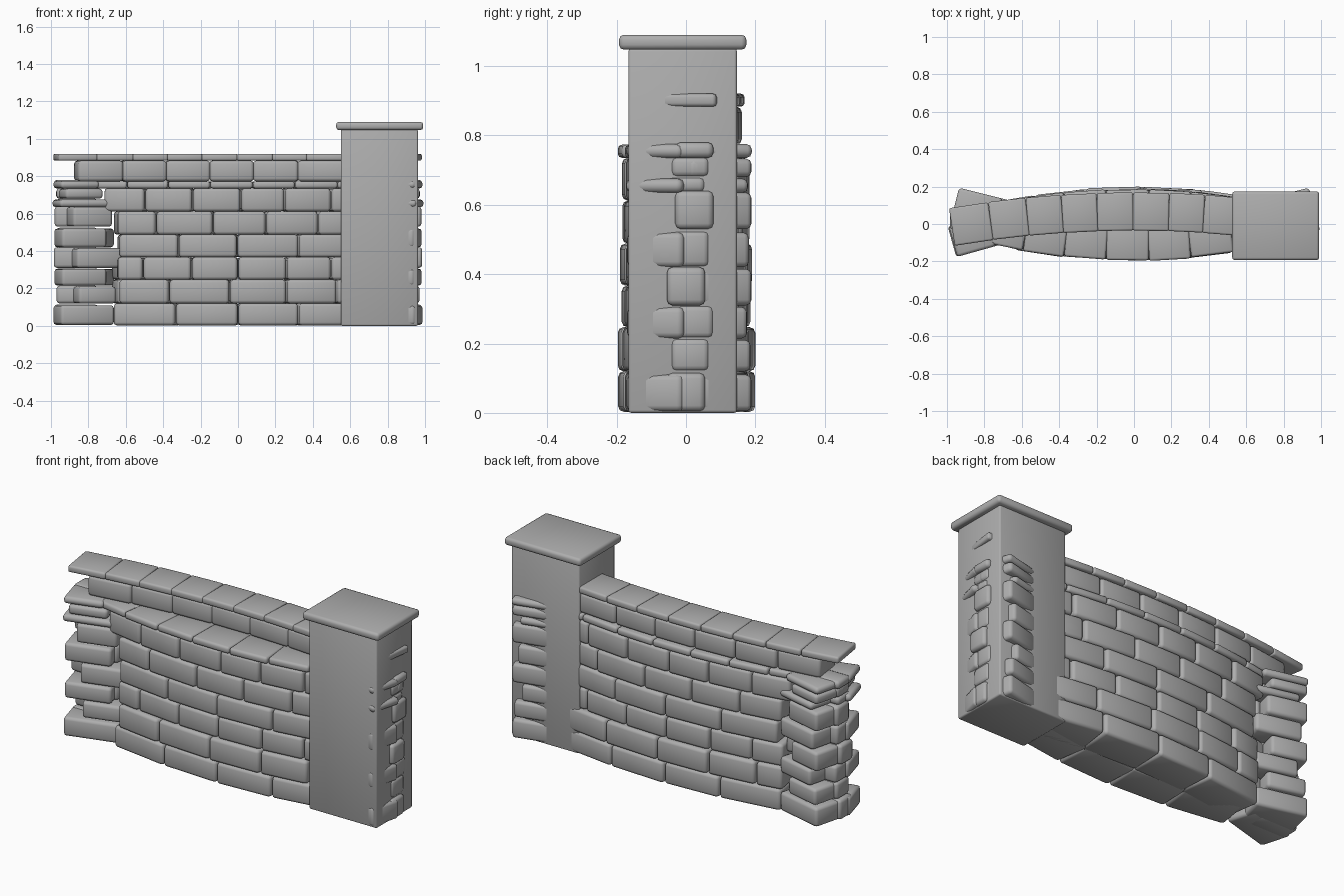
import bpy, bmesh, random
from mathutils import Vector

random.seed(4)


def block(bm, p, q, depth, side, z0, z1):
    """Stone with outer face p-q (plan view), extruded inward; side -1 front, +1 back."""
    p, q = Vector(p), Vector(q)
    if p.x > q.x:
        p, q = q, p
    d = (q - p).normalized()
    inward = Vector((d.y, -d.x)) * side * depth
    ring = [p, q, q + inward, p + inward]
    lo = [bm.verts.new((c.x, c.y, z0)) for c in ring]
    hi = [bm.verts.new((c.x, c.y, z1)) for c in ring]
    bm.faces.new(lo)
    bm.faces.new(hi)
    for i in range(4):
        j = (i + 1) % 4
        bm.faces.new((lo[i], lo[j], hi[j], hi[i]))


def finish(bm, name, bevel):
    """Softly rounded, fully smooth-shaded stones."""
    bmesh.ops.recalc_face_normals(bm, faces=bm.faces)
    for f in bm.faces:
        f.smooth = True
    me = bpy.data.meshes.new(name)
    bm.to_mesh(me)
    bm.free()
    ob = bpy.data.objects.new(name, me)
    bpy.context.collection.objects.link(ob)
    mod = ob.modifiers.new("bevel", "BEVEL")
    mod.width, mod.segments = bevel, 2
    mod.harden_normals = False
    me.materials.append(stone)


stone = bpy.data.materials.new("stone")
stone.diffuse_color = (0.42, 0.42, 0.42, 1)


def arc_course(name, joints, z0, z1, side, base, bow, depth, gap=0.004, bevel=0.016, jit=0.004):
    """Row of stones following a gently bowed wall face."""
    bm = bmesh.new()
    for a, b in zip(joints, joints[1:]):
        a, b = a + gap, b - gap
        o = base + random.uniform(-jit, jit)
        ya, yb = side * o - bow * a * a, side * o - bow * b * b
        block(bm, (a, ya), (b, yb), depth, side, z0, z1)
    finish(bm, name, bevel)


# main courses: z range, face offset, vertical joint positions
rows = [
    (0.003, 0.12, 0.197, [-0.67, -0.335, 0, 0.325, 0.67]),
    (0.12, 0.247, 0.197, [-0.64, -0.37, -0.045, 0.26, 0.53, 0.68]),
    (0.247, 0.367, 0.185, [-0.65, -0.51, -0.25, 0, 0.26, 0.50, 0.68]),
    (0.367, 0.488, 0.188, [-0.64, -0.32, -0.005, 0.325, 0.65]),
    (0.488, 0.612, 0.185, [-0.65, -0.44, -0.135, 0.15, 0.43, 0.67]),
    (0.612, 0.735, 0.185, [-0.72, -0.50, -0.245, 0.015, 0.25, 0.50, 0.72]),
]
for i, (z0, z1, base, joints) in enumerate(rows):
    arc_course(f"front_course_{i + 1}", joints, z0, z1, -1, base, -0.15, 0.2)
    back = [-x for x in reversed(joints)]
    arc_course(f"back_course_{i + 1}", back, z0, z1, 1, base, 0.14, 0.2)

# thin ledge on both faces
ledge = [-0.78, -0.595, -0.375, -0.15, 0.08, 0.305, 0.535, 0.77]
arc_course("front_ledge", ledge, 0.735, 0.773, -1, 0.195, -0.15, 0.2, 0.002, 0.012)
arc_course("back_ledge", ledge, 0.735, 0.773, 1, 0.187, 0.14, 0.2, 0.002, 0.012)

# set-back upper course and coping
upper = [-0.88, -0.635, -0.395, -0.155, 0.085, 0.33, 0.60, 0.87]
arc_course("upper_course", upper, 0.773, 0.883, 1, 0.158, 0.09, 0.18, 0.002)
coping = [-0.99, -0.78, -0.58, -0.39, -0.20, -0.005, 0.19, 0.38, 0.58, 0.78, 0.985]
arc_course("coping", coping, 0.883, 0.92, 1, 0.168, 0.085, 0.203, 0.001, 0.01, 0.001)

# flared corner stones at both ends: z range, front start, front end, back start, back end, tip
quoins = [
    (0.005, 0.11, 0.945, 0.66, 0.93, 0.66, 0.98),
    (0.12, 0.21, 0.85, 0.65, 0.92, 0.72, 0.97),
    (0.215, 0.305, 0.94, 0.70, 0.88, 0.66, 0.97),
    (0.31, 0.415, 0.86, 0.62, 0.93, 0.74, 0.985),
    (0.42, 0.52, 0.94, 0.70, 0.90, 0.66, 0.97),
    (0.53, 0.635, 0.88, 0.67, 0.93, 0.72, 0.98),
    (0.635, 0.675, 0.95, 0.60, 0.89, 0.64, 0.97),
    (0.68, 0.733, 0.92, 0.72, 0.93, 0.74, 0.97),
    (0.735, 0.775, 0.945, 0.74, 0.935, 0.70, 0.985),
]
for name, m in (("left_quoins", -1), ("right_quoins", 1)):
    bm = bmesh.new()
    for i, (z0, z1, fa, fb, ba, bb, tip) in enumerate(quoins):
        fy = lambda x: -0.09 - 0.28 * (x - 0.64)
        by = lambda x: 0.13 + 0.25 * (x - 0.68)
        block(bm, (m * fa, fy(fa)), (m * fb, fy(fb)), 0.17, -1, z0, z1)
        block(bm, (m * ba, by(ba)), (m * bb, by(bb)), 0.19, 1, z0, z1)
        # end stone between the two corners
        y = -0.055 + 0.012 * (i % 3)
        block(bm, (m * 0.75, y), (m * tip, y), 0.11, -1, z0, z1 + 0.005)
    finish(bm, name, 0.016)

# square pier with its cap
bm = bmesh.new()
block(bm, (0.55, -0.166), (0.962, -0.166), 0.313, -1, 0.0, 1.05)
finish(bm, "pier", 0.008)
bm = bmesh.new()
block(bm, (0.525, -0.193), (0.99, -0.193), 0.367, -1, 1.047, 1.09)
finish(bm, "pier_cap", 0.014)
